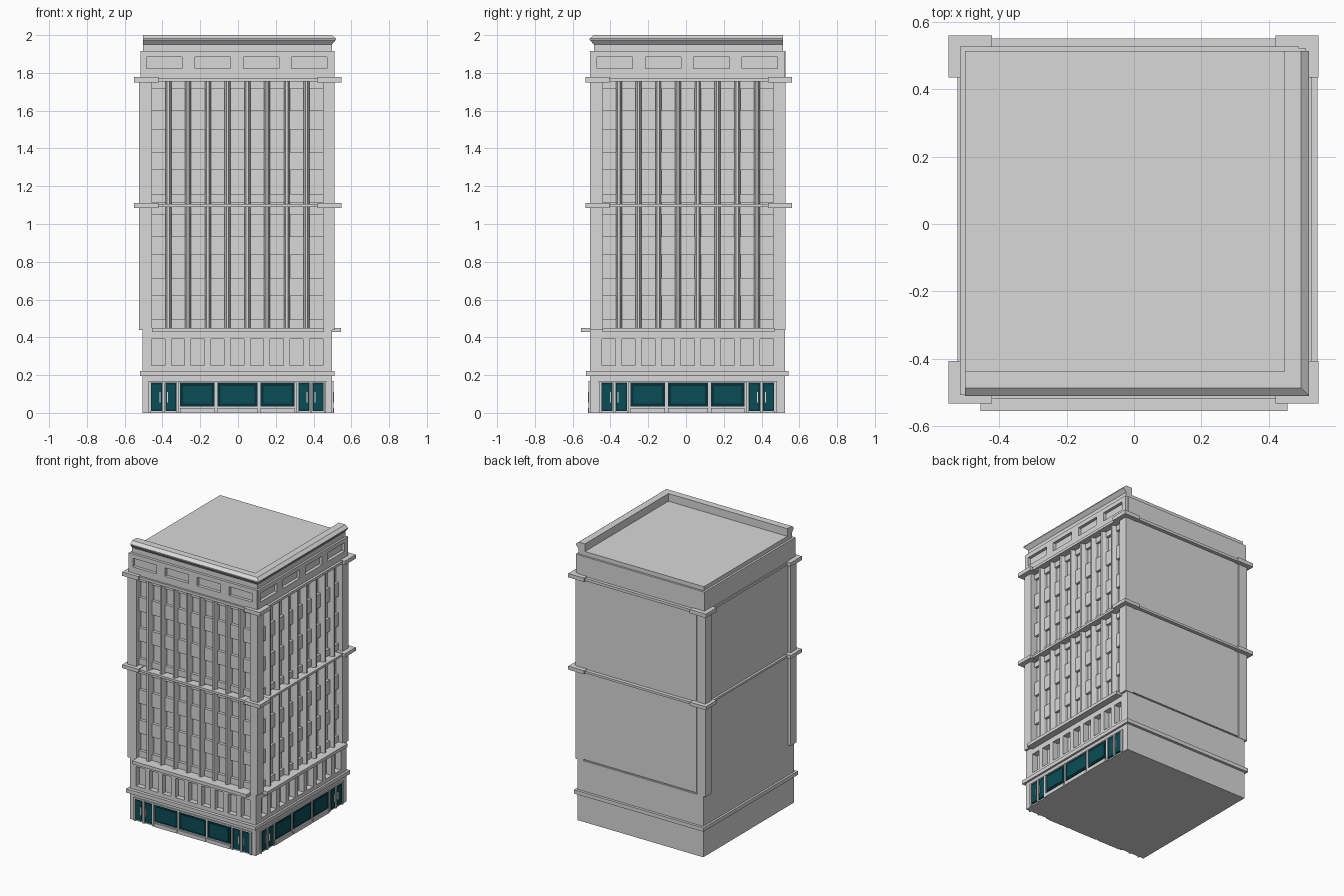
import bpy, bmesh
from mathutils import Vector

old = bpy.data.objects.get("Cube")
if old:
    bpy.data.objects.remove(old)


def material(name, r, g, b):
    m = bpy.data.materials.new(name)
    m.use_nodes = True
    m.diffuse_color = (r, g, b, 1)
    m.node_tree.nodes["Principled BSDF"].inputs["Base Color"].default_value = (r, g, b, 1)
    return m


STONE = material("pale stone", 0.69, 0.69, 0.69)
GLASS = material("teal glass", 0.003, 0.075, 0.093)
FRAME = material("dark teal frame", 0.002, 0.03, 0.04)
METAL = material("white metal", 0.8, 0.8, 0.8)


def finish(name, bm, mat):
    bmesh.ops.recalc_face_normals(bm, faces=bm.faces)
    mesh = bpy.data.meshes.new(name)
    bm.to_mesh(mesh)
    bm.free()
    mesh.materials.append(mat)
    bpy.context.collection.objects.link(bpy.data.objects.new(name, mesh))


def world(x, y, z):
    return Vector((x, y, z))


def prism(bm, rings, place=world):
    """Join matching rings of points and cap both ends."""
    rings = [[bm.verts.new(place(*p)) for p in ring] for ring in rings]
    n = len(rings[0])
    for a, b in zip(rings, rings[1:]):
        for i in range(n):
            bm.faces.new((a[i], a[(i + 1) % n], b[(i + 1) % n], b[i]))
    bm.faces.new(rings[0])
    bm.faces.new(rings[-1])


def boxes(name, mat, items, place=world):
    bm = bmesh.new()
    for a0, a1, b0, b1, z0, z1 in items:
        prism(bm, [[(a0, b0, z), (a1, b0, z), (a1, b1, z), (a0, b1, z)] for z in (z0, z1)], place)
    finish(name, bm, mat)


def pierced_wall(name, place, span, depth, zs, centres, half):
    """Wall skin with a row of equal rectangular recesses."""
    z0, z1, z2, z3 = zs
    edges = [span[0]] + [c + s * half for c in centres for s in (-1, 1)] + [span[1]]
    items = [(a, b) + depth + (z1, z2) for a, b in zip(edges[::2], edges[1::2])]
    items += [span + depth + z for z in ((z0, z1), (z2, z3))]
    boxes(name, STONE, items, place)


# Facade frames: u runs along the wall, d points outward
def front(u, d, z):
    return Vector((u, -d, z))


def side_low(u, d, z):
    return Vector((d - 0.01, u + 0.013, z))


def side_high(u, d, z):
    return Vector((d + 0.004, u + 0.013, z))


# Solid core of the tower
boxes("lower_core", STONE, [(-0.505, 0.455, -0.47, 0.524, 0, 0.44)])
boxes("shaft_core", STONE, [(-0.507, 0.461, -0.455, 0.515, 0.44, 1.78),
                            (-0.45, 0.45, 0.5, 0.524, 0.45, 1.76)])
boxes("crown_core", STONE, [(-0.517, 0.489, -0.485, 0.527, 1.765, 1.915)])
boxes("roof_slab", STONE, [(-0.502, 0.49, -0.485, 0.513, 1.9, 1.945)])
boxes("base_ledge", STONE, [(-0.52, 0.512, -0.53, 0.543, 0.195, 0.222)])

# Corner piers and the capital blocks on them
X_SPANS = [(-0.525, -0.456), (0.45, 0.512)]
Y_SPANS = [(-0.507, -0.44), (0.46, 0.527)]
boxes("corner_piers", STONE, [x + y + (0.44, 1.77) for x in X_SPANS for y in Y_SPANS])
LEDGES = [(1.085, 1.11), (1.75, 1.778)]
boxes("corner_blocks", STONE, [x + y + z for z in LEDGES
                               for x in [(-0.55, -0.422), (0.42, 0.547)]
                               for y in [(-0.533, -0.406), (0.435, 0.56)]])
boxes("string_ledges", STONE, [(-0.523, 0.528, -0.52, 0.55, a + 0.004, b - 0.005) for a, b in LEDGES])

BAY = 0.1045
MULLIONS = [(i - 3.5) * BAY - 0.003 for i in range(8)]
CENTRES = [(i - 4) * BAY - 0.004 for i in range(9)]
CROWN_CENTRES = [(i - 1.5) * 0.256 - 0.006 for i in range(4)]


def shaft(tag, place):
    # Tapered mullions
    bm = bmesh.new()
    for c in MULLIONS:
        shape = [(-0.016, 0.45), (-0.016, 0.475), (-0.006, 0.504), (0.006, 0.504), (0.016, 0.475), (0.016, 0.45)]
        prism(bm, [[(c + u, d, z) for u, d in shape] for z in (0.44, 1.755)], place)
    finish(tag + "_mullions", bm, STONE)
    # Spandrels between the floors
    bands = [(0, 0.045), (0.17, 0.265), (0.385, 0.485), (0.6, 0.65)]
    boxes(tag + "_spandrels", STONE, [(-0.458, 0.455, 0.45, 0.476, z + a, z + b)
                                      for z in (0.45, 1.115) for a, b in bands], place)
    # Crown skin with sunken panels
    pierced_wall(tag + "_crown_wall", place, (-0.517, 0.508), (0.48, 0.507),
                 (1.765, 1.822, 1.884, 1.915), CROWN_CENTRES, 0.094)


def lower(tag, place, end):
    # Second floor wall with nine recessed windows, above the shop wall
    pierced_wall(tag + "_second_floor", place, (-0.49, end), (0.45, 0.507),
                 (0.21, 0.25, 0.39, 0.44), CENTRES, 0.035)
    boxes(tag + "_shop_wall", STONE, [(-0.49, end, 0.45, 0.507, 0, 0.2)], place)
    boxes(tag + "_cornice_shelf", STONE, [(-0.456, 0.456, 0.46, 0.555, 0.427, 0.45)], place)

    # Shop windows, double doors and their surrounds
    shops = [(-0.308, -0.124), (-0.108, 0.103), (0.12, 0.298)]
    doors = [(-0.467, -0.32), (0.313, 0.46)]
    frames = [(a, b, 0.5, 0.512, 0.035, 0.158) for a, b in shops]
    panes = [(a + 0.016, b - 0.016, 0.505, 0.514, 0.05, 0.143) for a, b in shops]
    trim = [(a, b, 0.5, 0.518, 0, 0.026) for a, b in shops]
    trim.append((-0.475, 0.468, 0.5, 0.516, 0.16, 0.168))
    handles = []
    for a, b in doors:
        m = (a + b) / 2
        trim += [(u - 0.006, u + 0.006, 0.5, 0.516, 0, 0.162) for u in (a, m, b)]
        for s in (-1, 1):
            l, r = sorted((m + s * 0.009, m + s * 0.067))
            frames.append((l, r, 0.5, 0.511, 0.01, 0.158))
            panes.append((l + 0.006, r - 0.006, 0.505, 0.513, 0.018, 0.15))
            h = m + s * 0.02
            handles.append((h - 0.003, h + 0.003, 0.51, 0.519, 0.055, 0.11))
    trim += [(u - 0.006, u + 0.006, 0.5, 0.514, 0, 0.162) for u in (-0.116, 0.111)]
    boxes(tag + "_shop_frames", FRAME, frames, place)
    boxes(tag + "_shop_glass", GLASS, panes, place)
    boxes(tag + "_shop_trim", STONE, trim, place)
    boxes(tag + "_door_handles", METAL, handles, place)


shaft("front", front)
shaft("side", side_high)
lower("front", front, 0.497)
lower("side", side_low, 0.511)
boxes("front_left_return", STONE, [(-0.505, -0.48, -0.507, -0.45, 0, 0.44)])

# Flared parapet mitred round the two street sides
profile = [(0.437, 1.91), (0.488, 1.91), (0.488, 1.95), (0.51, 1.975), (0.51, 1.982), (0.487, 2.0), (0.437, 2.0)]
bm = bmesh.new()
prism(bm, [[(-0.502, -d, z) for d, z in profile],
           [(d + 0.009, -d, z) for d, z in profile],
           [(d + 0.009, 0.513, z) for d, z in profile]])
finish("parapet", bm, STONE)
